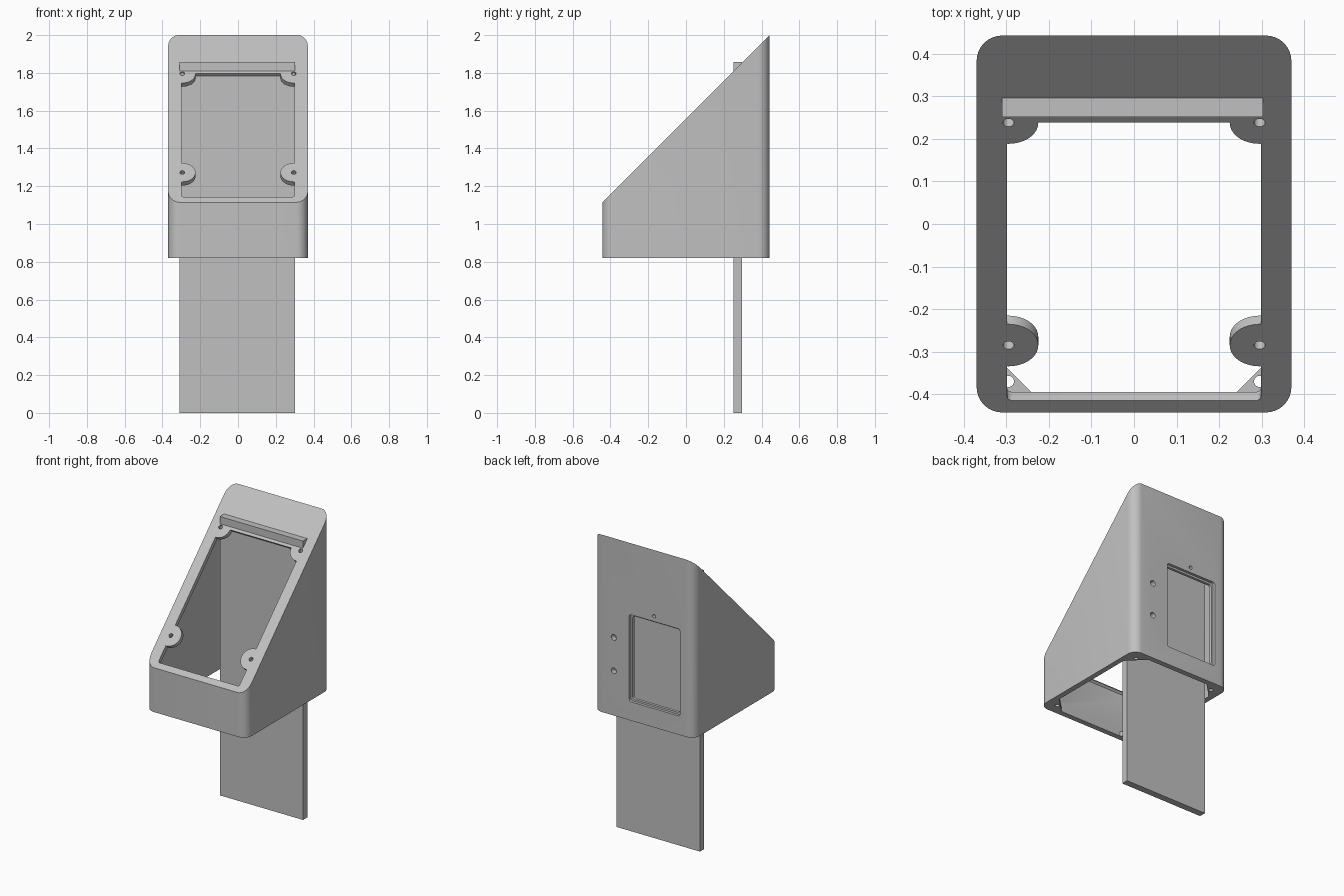
import bpy, bmesh, math
from mathutils import Matrix, Vector

if "Cube" in bpy.data.objects:
    bpy.data.objects.remove(bpy.data.objects["Cube"])

grey = bpy.data.materials.new("light_grey")
grey.diffuse_color = (0.53, 0.53, 0.53, 1)
grey.use_nodes = True
grey.node_tree.nodes["Principled BSDF"].inputs["Base Color"].default_value = grey.diffuse_color

BASE = 0.82                      # underside of the housing
MID = 1.558                      # sloped face height at y = 0
SLOPE = Matrix.Translation((0, 0, MID)) @ Matrix.Rotation(math.radians(45), 4, 'X')
BACK = Matrix.Rotation(math.radians(90), 4, 'X')   # local z becomes -y, local y becomes z


def rounded(x0, x1, y0, y1, r, n=8):
    """Rounded rectangle outline, counter-clockwise."""
    pts = []
    for cx, cy, a0 in ((x1 - r, y1 - r, 0), (x0 + r, y1 - r, 90),
                       (x0 + r, y0 + r, 180), (x1 - r, y0 + r, 270)):
        for i in range(n + 1):
            a = math.radians(a0 + 90 * i / n)
            pts.append((cx + r * math.cos(a), cy + r * math.sin(a)))
    return pts


def chamfered(x, y, c):
    return [(x - c, -y), (x, -y + c), (x, y - c), (x - c, y),
            (-x + c, y), (-x, y - c), (-x, -y + c), (-x + c, -y)]


def circle(cx, cy, r, n=24):
    return [(cx + r * math.cos(2 * math.pi * i / n),
             cy + r * math.sin(2 * math.pi * i / n)) for i in range(n)]


def prism(name, pts, z0, z1, frame=Matrix(), slope_cut=None):
    """Extrude an outline; optionally trim it with the 45 degree plane."""
    bm = bmesh.new()
    face = bm.faces.new([bm.verts.new((x, y, z0)) for x, y in pts])
    ext = bmesh.ops.extrude_face_region(bm, geom=[face])
    bmesh.ops.translate(bm, vec=(0, 0, z1 - z0),
                        verts=[v for v in ext['geom'] if isinstance(v, bmesh.types.BMVert)])
    if slope_cut is not None:
        bmesh.ops.bisect_plane(bm, geom=bm.verts[:] + bm.edges[:] + bm.faces[:],
                               plane_co=(0, 0, slope_cut), plane_no=(0, -1, 1), clear_outer=True)
        bmesh.ops.holes_fill(bm, edges=[e for e in bm.edges if e.is_boundary])
    bm.transform(frame)
    bmesh.ops.recalc_face_normals(bm, faces=bm.faces[:])
    me = bpy.data.meshes.new(name)
    bm.to_mesh(me)
    bm.free()
    ob = bpy.data.objects.new(name, me)
    me.materials.append(grey)
    bpy.context.collection.objects.link(ob)
    return ob


def apply(ob, mod):
    bpy.context.view_layer.objects.active = ob
    bpy.ops.object.modifier_apply(modifier=mod.name)


def cut(ob, cutter):
    mod = ob.modifiers.new("cut", 'BOOLEAN')
    mod.operation, mod.solver, mod.object = 'DIFFERENCE', 'EXACT', cutter
    apply(ob, mod)
    bpy.data.objects.remove(cutter)


# Housing: rounded footprint trimmed by the sloped face
housing = prism("housing", rounded(-0.37, 0.37, -0.443, 0.443, 0.06), BASE, 2.3, slope_cut=MID)

# Hollow inside; the chamfered lower part leaves a gusset in each corner
cut(housing, prism("cavity", rounded(-0.335, 0.335, -0.407, 0.407, 0.02, 4), BASE + 0.03, 2.3,
                   slope_cut=MID - 0.04))
cut(housing, prism("lower_cavity", chamfered(0.335, 0.407, 0.105), BASE - 0.1, BASE + 0.05))

# Screen opening in the sloped face, with four round screw pads left standing
R2 = math.sqrt(2)
pads = [(s * 0.295, y * R2) for s in (-1, 1) for y in (-0.285, 0.238)]
opening = prism("opening", rounded(-0.298, 0.298, -0.415 * R2, 0.238 * R2, 0.012, 3),
                -0.06, 0.05, SLOPE)
for px, py in pads:
    cut(opening, prism("pad", circle(px, py, 0.07, 48), -0.2, 0.2, SLOPE))
cut(housing, opening)
for px, py in pads:
    cut(housing, prism("pad_hole", circle(px, py, 0.013), -0.06, 0.05, SLOPE))

# Screw holes in the bottom gussets
for sx in (-1, 1):
    for sy in (-1, 1):
        cut(housing, prism("gusset_hole", circle(sx * 0.295, sy * 0.37, 0.013),
                           BASE - 0.05, BASE + 0.06))

# Back window with a stepped rim, and cable and screw holes
cut(housing, prism("window_rim", rounded(-0.266, 0.108, 0.945, 1.525, 0.015, 4),
                   -0.5, -0.425, BACK))
cut(housing, prism("window", rounded(-0.253, 0.095, 0.958, 1.512, 0.015, 4),
                   -0.5, -0.36, BACK))
for hx, hz, r in ((0.222, 1.34, 0.019), (0.222, 1.118, 0.019), (-0.075, 1.56, 0.012)):
    cut(housing, prism("back_hole", circle(hx, hz, r), -0.5, -0.36, BACK))

# Flat mounting panel passing through the housing
panel = prism("mounting_panel", [(-0.31, 0.251), (0.303, 0.251), (0.303, 0.296), (-0.31, 0.296)],
              0, 1.857)

bpy.ops.object.select_all(action='DESELECT')
housing.select_set(True)
bpy.context.view_layer.objects.active = housing
bpy.ops.object.shade_smooth_by_angle(angle=math.radians(30))
